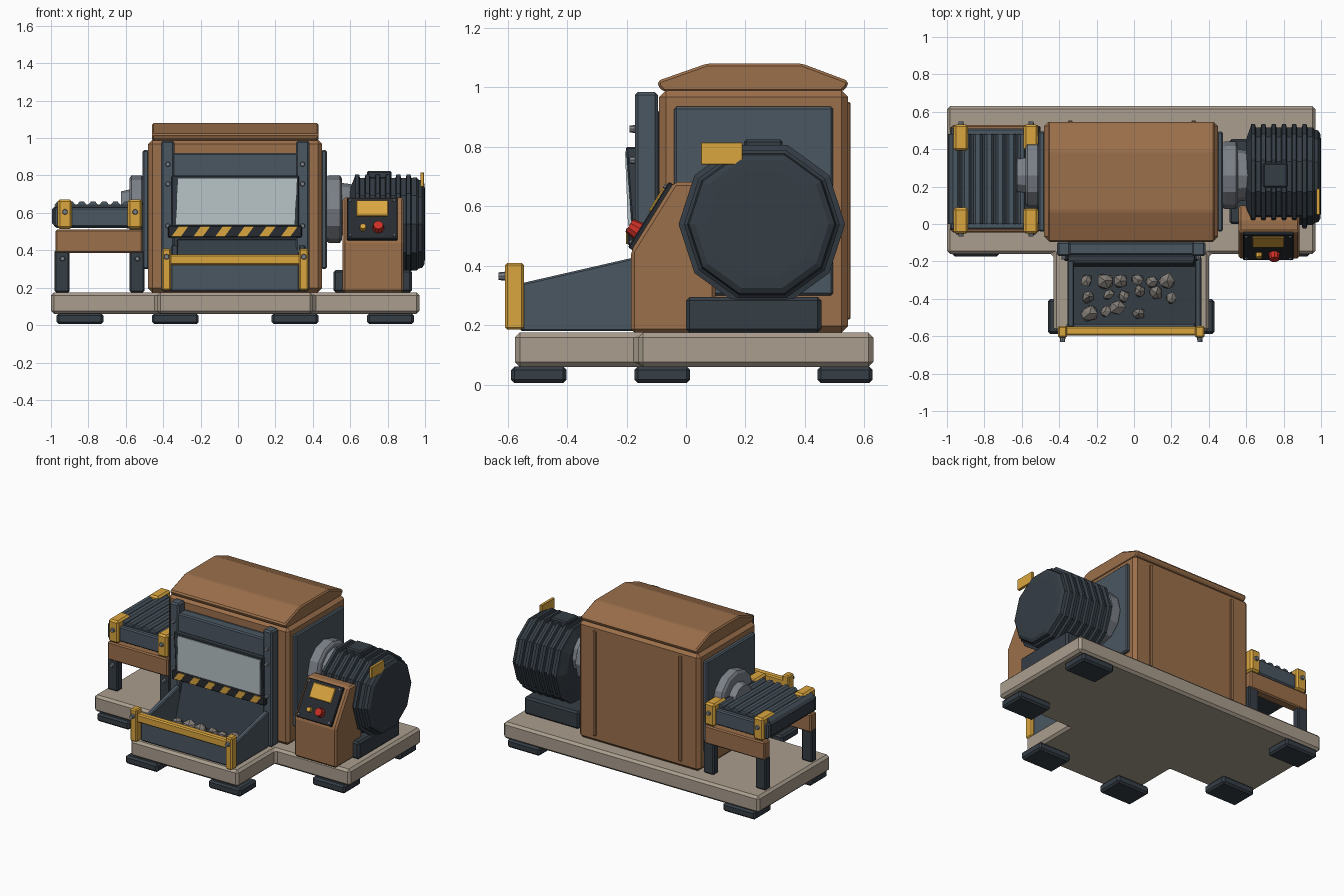
import bpy, bmesh, math, random
from mathutils import Vector, Matrix

if "Cube" in bpy.data.objects:
    bpy.data.objects.remove(bpy.data.objects["Cube"])

random.seed(4)
COL = dict(brown=(.33, .16, .07), steel=(.07, .095, .12), dark=(.035, .047, .06), black=(.02, .024, .03),
           beige=(.40, .34, .27), yellow=(.70, .38, .05), grey=(.2, .22, .25), glass=(.5, .58, .6),
           red=(.6, .03, .02), rock=(.22, .2, .18))
MAT = {}
for k, c in COL.items():
    MAT[k] = bpy.data.materials.new(k)
    MAT[k].diffuse_color = (*c, 1)


def finish(bm, name, mat, bevel=0.0):
    bmesh.ops.recalc_face_normals(bm, faces=bm.faces)
    if bevel:
        edges = [e for e in bm.edges if len(e.link_faces) == 2 and e.calc_face_angle() > .3]
        bmesh.ops.bevel(bm, geom=edges, offset=bevel, segments=1, affect='EDGES', clamp_overlap=True)
    me = bpy.data.meshes.new(name)
    bm.to_mesh(me)
    bm.free()
    ob = bpy.data.objects.new(name, me)
    me.materials.append(MAT[mat])
    bpy.context.collection.objects.link(ob)
    return ob


def box(name, mat, x, y, z, bevel=.008):
    bm = bmesh.new()
    bmesh.ops.create_cube(bm, size=1)
    for v in bm.verts:
        v.co = Vector([r[0] if c < 0 else r[1] for c, r in zip(v.co, (x, y, z))])
    return finish(bm, name, mat, bevel)


def prism(name, mat, pts, lo, hi, axis='x', bevel=.008):
    """Extrude a profile along an axis: x takes (y,z), y takes (x,z), z takes (x,y)."""
    bm = bmesh.new()
    place = {'x': lambda p, t: (t, p[0], p[1]), 'y': lambda p, t: (p[0], t, p[1]),
             'z': lambda p, t: (p[0], p[1], t)}[axis]
    f = bm.faces.new([bm.verts.new(place(p, lo)) for p in pts])
    d = Vector(place((0, 0), hi - lo))
    r = bmesh.ops.extrude_face_region(bm, geom=[f])
    bmesh.ops.translate(bm, vec=d, verts=[v for v in r['geom'] if isinstance(v, bmesh.types.BMVert)])
    return finish(bm, name, mat, bevel)


def lathe(name, mat, prof, cy, cz, n=10):
    """Faceted turned part around an x axis, profile of (x, radius)."""
    bm = bmesh.new()
    rings = [[bm.verts.new((x, cy + r * math.cos(2 * math.pi * i / n), cz + r * math.sin(2 * math.pi * i / n)))
              for i in range(n)] for x, r in prof]
    for a, b in zip(rings, rings[1:]):
        for i in range(n):
            bm.faces.new((a[i], a[(i + 1) % n], b[(i + 1) % n], b[i]))
    bm.faces.new(rings[0])
    bm.faces.new(rings[-1])
    return finish(bm, name, mat)


def knob(name, mat, p, r=.014, h=.02, direction=(0, -1, 0), n=8):
    bm = bmesh.new()
    q = Vector((0, 0, 1)).rotation_difference(Vector(direction)).to_matrix().to_4x4()
    bmesh.ops.create_cone(bm, cap_ends=True, segments=n, radius1=r, radius2=r * .8, depth=h,
                          matrix=Matrix.Translation(p) @ q)
    return finish(bm, name, mat)


# T-shaped base and feet
prism('base_plate', 'beige', [(-1, -.16), (-.43, -.16), (-.43, -.575), (.40, -.575), (.40, -.16), (.97, -.16),
                              (.97, .63), (-1, .63)], .06, .175, 'z', .016)
for x, y in [(-.845, .535), (.815, .535), (-.845, -.08), (.815, -.08), (-.335, -.495), (.305, -.495)]:
    box('foot', 'dark', (x - .125, x + .125), (y - .093, y + .093), (.005, .062), .012)

# Main housing, roof, side panels, back ribs
box('housing', 'brown', (-.48, .45), (-.09, .545), (.175, .99), .022)
prism('roof', 'brown', [(-.095, 1.005), (-.095, 1.022), (.07, 1.08), (.39, 1.08), (.545, 1.022), (.545, 1.005),
                        (.525, .985), (-.075, .985)], -.46, .43, 'x', .012)
for a, b in [(-.51, -.475), (.445, .475)]:
    box('side_panel', 'steel', (a, b), (-.04, .495), (.30, .935))
for x in (-.34, .32):
    box('back_rib', 'brown', (x - .012, x + .012), (.54, .553), (.22, .95), .004)

# Front frame
box('front_backing', 'dark', (-.40, .37), (-.12, -.085), (.18, .92))
box('front_top_bar', 'steel', (-.40, .37), (-.165, -.10), (.79, .92))
for x in (-.375, .345):
    box('front_post', 'steel', (x - .036, x + .036), (-.172, -.095), (.18, .985), .01)
    for z in (.86, .755, .53):
        knob('frame_bolt', 'grey', (x, -.18, z))

# Tilted window and hazard bar
prism('window_frame', 'dark', [(-.202, .80), (-.165, .80), (-.165, .50), (-.18, .50)], -.355, .325, 'x', .005)
bm = bmesh.new()
bm.faces.new([bm.verts.new(p) for p in [(-.335, -.195, .535), (.305, -.195, .535),
                                        (.315, -.205, .785), (-.32, -.205, .785)]])
r = bmesh.ops.extrude_face_region(bm, geom=bm.faces[:])
bmesh.ops.translate(bm, vec=(0, .03, 0), verts=[v for v in r['geom'] if isinstance(v, bmesh.types.BMVert)])
finish(bm, 'window_glass', 'glass')
box('hazard_bar', 'black', (-.375, .342), (-.197, -.15), (.468, .532), .006)
for i in range(6):
    x = -.355 + i * .117
    prism('hazard_stripe', 'yellow', [(x, .474), (x + .05, .474), (x + .088, .526), (x + .038, .526)],
          -.201, -.19, 'y', 0)

# Feed tray with inner chute and yellow guard
prism('tray_chute', 'dark', [(-.23, .21), (-.205, .21), (-.125, .46), (-.15, .46)], -.325, .325, 'x', .004)
box('tray_floor', 'dark', (-.34, .34), (-.545, -.2), (.18, .215), 0)
for x in (-.355, .325):
    prism('tray_side', 'steel', [(-.55, .18), (-.55, .342), (-.175, .428), (-.175, .18)], x, x + .035, 'x', .006)
box('tray_front', 'steel', (-.36, .33), (-.56, -.53), (.18, .335))
box('guard_rail', 'yellow', (-.38, .35), (-.595, -.548), (.32, .378))
for x in (-.382, .352):
    box('guard_post', 'yellow', (x - .025, x + .025), (-.608, -.545), (.185, .41))
    knob('guard_bolt', 'grey', (x, -.616, .365), .016, .03)

# Rocks in the tray
for i in range(16):
    bm = bmesh.new()
    bmesh.ops.create_icosphere(bm, subdivisions=1, radius=random.uniform(.032, .048))
    for v in bm.verts:
        v.co *= random.uniform(.75, 1.2)
    p = (-.24 + (i % 6) * .085 + random.uniform(-.02, .02), -.29 - (i // 6) * .085 + random.uniform(-.02, .02), .24)
    bmesh.ops.translate(bm, vec=p, verts=bm.verts)
    finish(bm, 'rock', 'rock')

# Outfeed conveyor
for y in (-.045, .465):
    box('conveyor_rail', 'brown', (-.975, -.51), (y, y + .065), (.385, .51))
    for x in (-.98, -.58):
        box('conveyor_leg', 'dark', (x, x + .08), (y + .005, y + .06), (.175, .40))
        knob('leg_bolt', 'grey', (x + .042, y - .003, .355))
prism('conveyor_belt', 'dark', [(-.995, .545), (-.97, .52), (-.51, .52), (-.51, .645), (-.97, .645), (-.995, .62)],
      -.0, .48, 'y', 0).name = 'conveyor_belt'
box('conveyor_frame', 'steel', (-.985, -.515), (-.03, .51), (.525, .63))
box('outlet_collar', 'dark', (-.59, -.51), (.0, .48), (.52, .665))
for i in range(7):
    x = -.955 + i * .06
    prism('belt_slat', 'steel', [(x - .028, .64), (x - .012, .66), (x + .012, .66), (x + .028, .64)],
          .0, .48, 'y', 0)
for x in (-.965, -.59):
    for y in (-.052, .392):
        box('conveyor_bracket', 'yellow', (x, x + .078), (y, y + .14), (.515, .672), .012)
    for y, d in ((-.056, -1), (.536, 1)):
        knob('bracket_bolt', 'grey', (x + .04, y, .605), .016, .022, (0, d, 0))

# Shaft flanges on both sides
lathe('left_flange', 'grey', [(-.505, .17), (-.515, .18), (-.57, .18), (-.58, .165), (-.58, .105), (-.625, .095)],
      .26, .62, 12)
lathe('right_flange', 'grey', [(.47, .17), (.485, .18), (.545, .18), (.555, .165), (.555, .14), (.63, .13)],
      .26, .62, 12)

# Finned motor
prof = [(.60, .20), (.62, .255)]
for i in range(6):
    x = .622 + i * .055
    prof += [(x, .26), (x + .005, .28), (x + .025, .28), (x + .03, .26)]
prof += [(.955, .262), (.965, .25), (.985, .245), (.997, .225), (1.0, .185)]
lathe('motor', 'dark', prof, .255, .54)
box('motor_base', 'dark', (.51, .93), (.0, .455), (.175, .295), .012)
box('motor_terminal_box', 'dark', (.69, .82), (.195, .325), (.78, .825))
box('motor_tag', 'yellow', (.975, .995), (.05, .19), (.74, .815), .002)

# Control console with sloped face
prism('console', 'brown', [(-.185, .175), (-.185, .45), (-.04, .682), (.03, .682), (.10, .62), (.10, .175)],
      .56, .885, 'x', .012)
A, B = Vector((0, -.185, .45)), Vector((0, -.04, .682))
up = (B - A).normalized()
out = Vector((0, -up.z, up.y))


def slope_plate(name, mat, x0, x1, s0, s1, lift, depth):
    q = [A + up * s0 + out * lift, A + up * s1 + out * lift,
         A + up * s1 + out * (lift - depth), A + up * s0 + out * (lift - depth)]
    return prism(name, mat, [(v.y, v.z) for v in q], x0, x1, 'x', .004)


slope_plate('console_panel', 'black', .583, .853, .005, .265, .015, .025)
slope_plate('console_screen', 'yellow', .633, .803, .145, .245, .022, .02)


def on_slope(x, s, h):
    return Vector((x, 0, 0)) + A + up * s + out * h


knob('red_button', 'red', on_slope(.75, .07, .03), .032, .04, out, 10)
knob('yellow_button', 'yellow', on_slope(.668, .07, .024), .02, .028, out, 8)
for x in (.6, .836):
    for s in (.025, .245):
        knob('panel_screw', 'grey', on_slope(x, s, .016), .009, .012, out, 6)

for m in bpy.data.materials:
    if m.users and not m.is_grease_pencil:
        m.use_nodes = True
        m.node_tree.nodes["Principled BSDF"].inputs["Base Color"].default_value = m.diffuse_color
